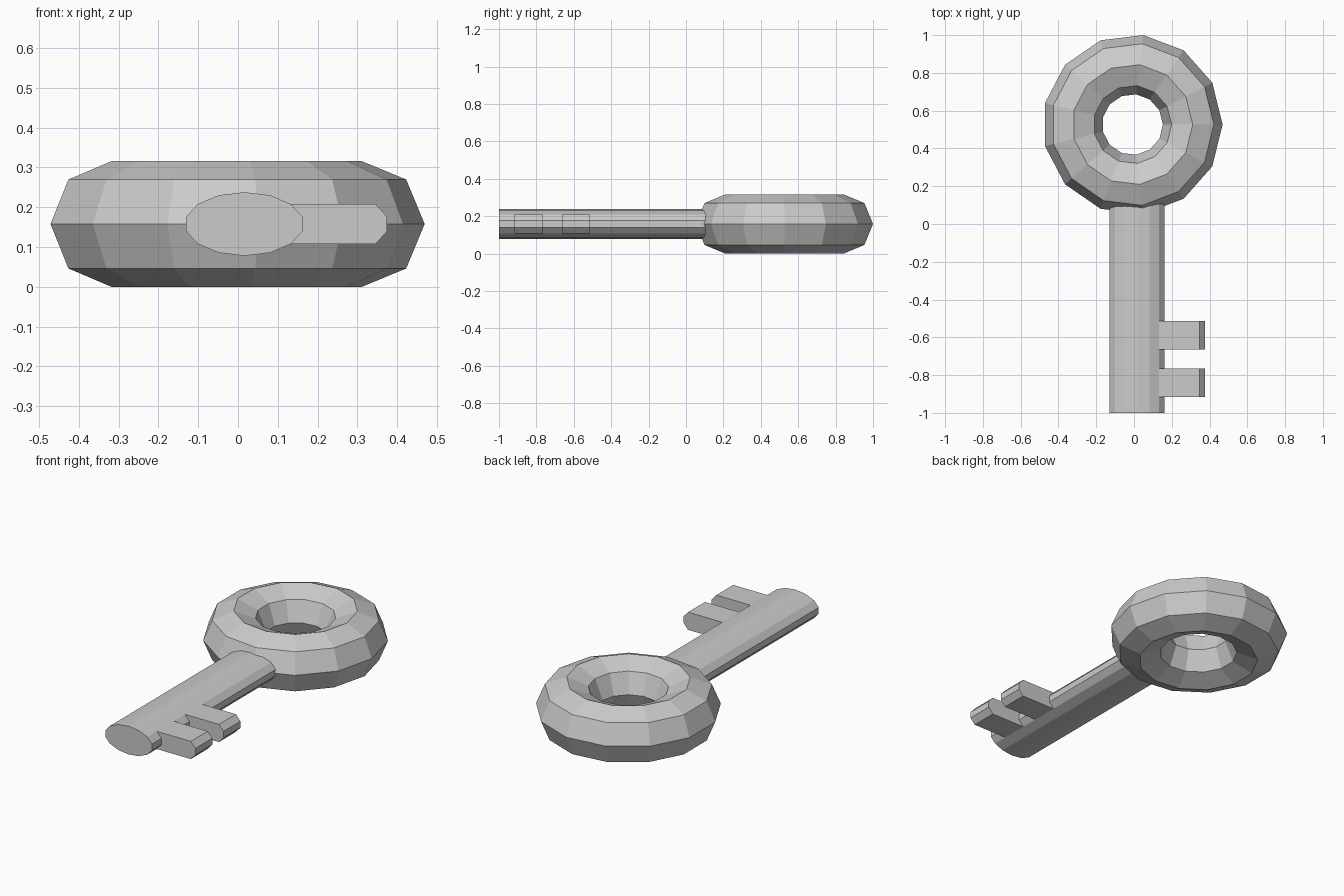
import bpy, bmesh
from math import sin, cos, pi

if "Cube" in bpy.data.objects:
    bpy.data.objects.remove(bpy.data.objects["Cube"])

ZC = 0.158  # mid height of the key


def make_object(name, bm):
    bmesh.ops.recalc_face_normals(bm, faces=bm.faces)
    mesh = bpy.data.meshes.new(name)
    bm.to_mesh(mesh)
    bm.free()
    obj = bpy.data.objects.new(name, mesh)
    bpy.context.collection.objects.link(obj)
    return obj


def extrude_along_y(name, profile, y0, y1):
    """Prism from an (x, z) profile running from y0 to y1."""
    bm = bmesh.new()
    face = bm.faces.new([bm.verts.new((x, y0, z)) for x, z in profile])
    geom = bmesh.ops.extrude_face_region(bm, geom=[face], use_keep_orig=True)["geom"]
    verts = [v for v in geom if isinstance(v, bmesh.types.BMVert)]
    bmesh.ops.translate(bm, verts=verts, vec=(0, y1 - y0, 0))
    return make_object(name, bm)


# Ring-shaped bow: 13 x 8 low-poly torus
bpy.ops.mesh.primitive_torus_add(
    major_segments=13, minor_segments=8, major_radius=0.319,
    minor_radius=0.158, location=(-0.008, 0.5265, ZC))
bow = bpy.context.object
bow.name = "bow_ring"
bow.data.name = "bow_ring"
bpy.ops.object.shade_flat()

# Oval 14-sided shaft, its end buried in the bow
oval = [(0.016 + 0.15 * cos(pi / 2 + i * 2 * pi / 14),
         ZC + 0.08 * sin(pi / 2 + i * 2 * pi / 14)) for i in range(14)]
extrude_along_y("shaft", oval, -1.0, 0.18)

# Two teeth with bevelled tips that repeat the shaft's side facets
tooth = [(0.12, 0.108), (0.346, 0.108), (0.375, 0.14),
         (0.375, 0.176), (0.346, 0.208), (0.12, 0.208)]
for name, y0 in (("tooth_tip", -0.916), ("tooth_inner", -0.664)):
    extrude_along_y(name, tooth, y0, y0 + 0.151)
